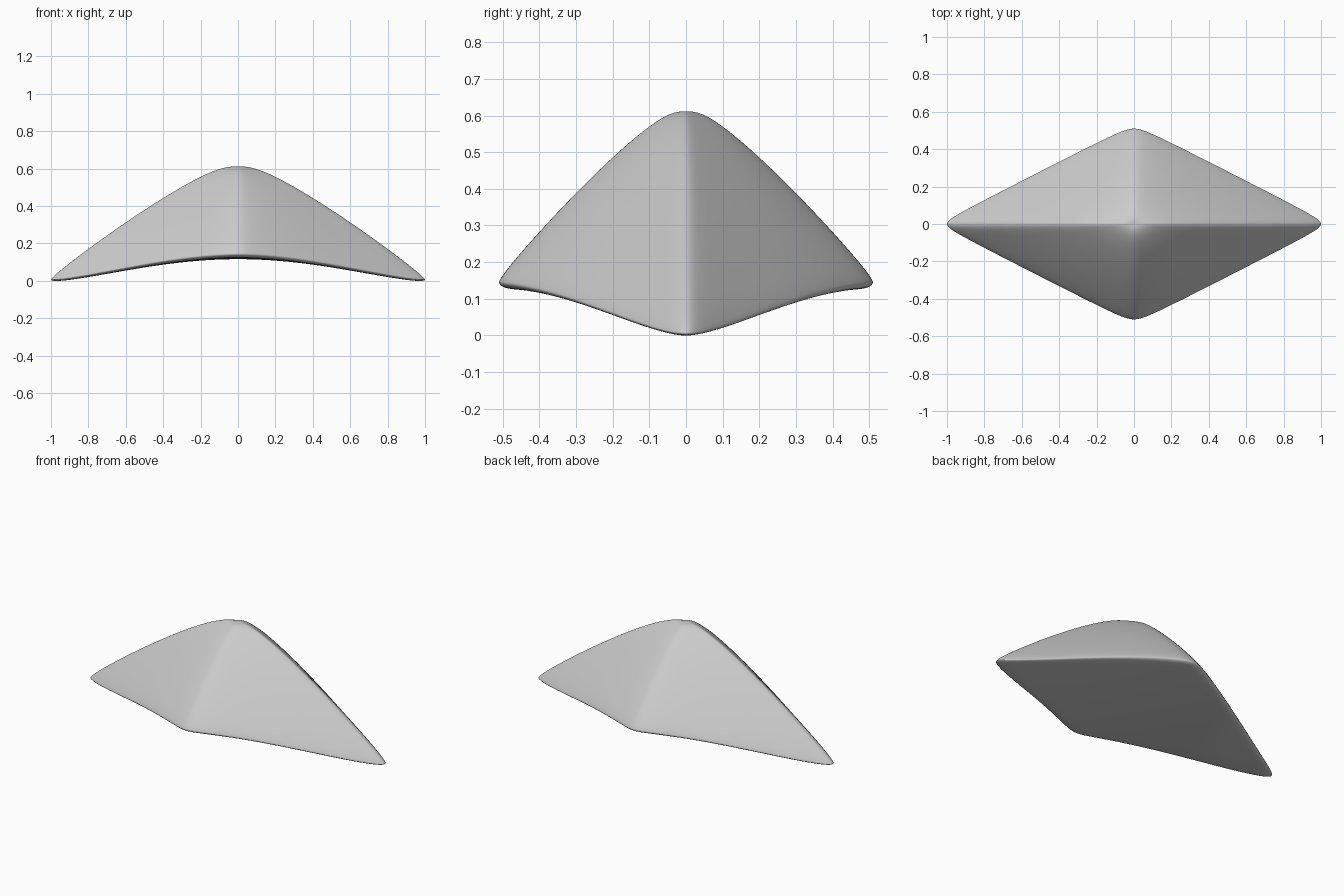
import bpy, bmesh, math

cube = bpy.data.objects.get("Cube")
if cube:
    bpy.data.objects.remove(cube, do_unlink=True)

HALF_Y, PEAK = 0.51, 0.61
APEX, BULGE = 0.13, 0.2        # softness of the peak, fullness of the flanks
LIP = 0.012                    # rounding above the rim
SEGMENTS, RINGS = 128, 48


def outline(angle, s):
    """Diamond outline; its corners get softer towards the peak."""
    soft = 0.07 / (s + 0.25)
    total = math.hypot(1, soft) + soft
    a = soft + (total - 2 * soft) * math.cos(angle) ** 2
    b = total - a
    x = math.sqrt(max(a * a - soft ** 2, 0))
    y = math.sqrt(max(b * b - soft ** 2, 0)) * HALF_Y
    return math.copysign(x, math.cos(angle)), math.copysign(y, math.sin(angle))


def arch(x, y):
    """Underside height: arched along x, nearly level along y."""
    level = max(math.cos(math.pi / 2 * min(abs(x), 1)), 0) ** 1.3
    return 0.122 * level - 0.006 + 0.01 * (y / HALF_Y) ** 2


def rim_height(x, y):
    return arch(x, y) + 0.012 + 0.007 * abs(y) / HALF_Y


def edge_round(s):
    """One inside the body, dropping steeply to zero at the rim."""
    return math.sqrt(max(1 - s ** 24, 0))


def top_point(angle, s):
    x, y = outline(angle, s)
    rim = rim_height(x, y)
    fall = (math.hypot(1, APEX) - math.hypot(s, APEX)) / (math.hypot(1, APEX) - APEX)
    fall += BULGE * s * (1 - s)
    z = rim + (PEAK - rim - LIP) * fall + LIP * edge_round(s)
    return x * s, y * s, z


def bottom_point(angle, s):
    x, y = outline(angle, s)
    lift = (rim_height(x, y) - arch(x, y)) * (1 - edge_round(s))
    return x * s, y * s, arch(x * s, y * s) + lift


# Canopy body: rings from the peak to the rim, then back under to the centre
bm = bmesh.new()
angles = [2 * math.pi * i / SEGMENTS for i in range(SEGMENTS)]
steps = [math.sin(math.pi / 2 * j / RINGS) for j in range(1, RINGS + 1)]
rings = [[bm.verts.new(top_point(t, s)) for t in angles] for s in steps]
rings += [[bm.verts.new(bottom_point(t, s)) for t in angles]
          for s in reversed(steps[:-1])]

for upper, lower in zip(rings, rings[1:]):
    for i in range(SEGMENTS):
        k = (i + 1) % SEGMENTS
        bm.faces.new((upper[i], lower[i], lower[k], upper[k]))
for ring, z in ((rings[0], PEAK), (rings[-1], arch(0, 0))):
    centre = bm.verts.new((0, 0, z))
    for i in range(SEGMENTS):
        bm.faces.new((centre, ring[i], ring[(i + 1) % SEGMENTS]))
bmesh.ops.recalc_face_normals(bm, faces=bm.faces)

mesh = bpy.data.meshes.new("canopy_body")
bm.to_mesh(mesh)
bm.free()
body = bpy.data.objects.new("canopy_body", mesh)
bpy.context.collection.objects.link(body)

# Plain grey finish
grey = bpy.data.materials.new("plain_grey")
grey.use_nodes = True
colour = (0.6, 0.6, 0.6, 1)
grey.diffuse_color = colour
grey.node_tree.nodes["Principled BSDF"].inputs["Base Color"].default_value = colour
mesh.materials.append(grey)

for face in mesh.polygons:
    face.use_smooth = True
